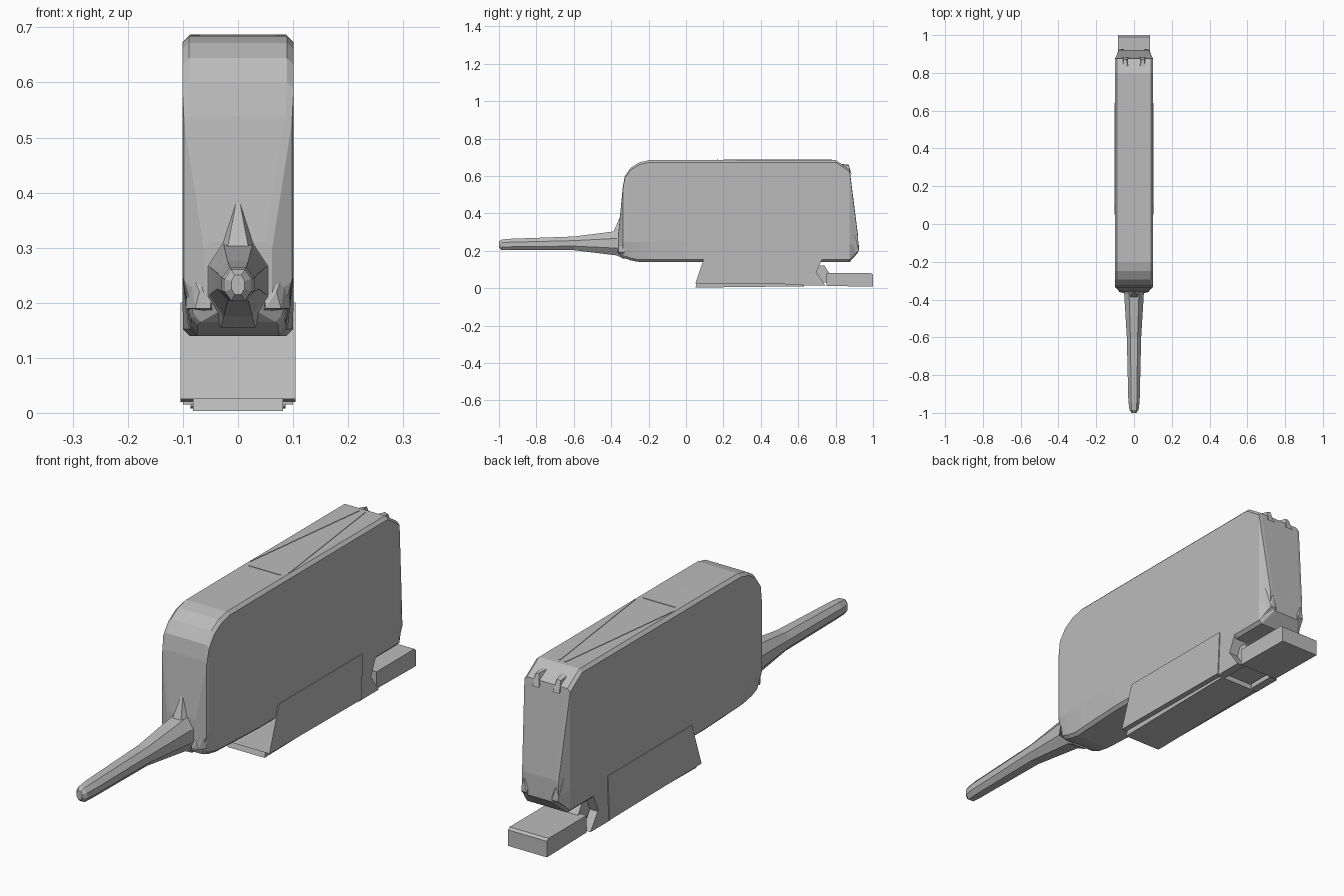
import bpy, bmesh

cube = bpy.data.objects.get("Cube")
if cube:
    bpy.data.objects.remove(cube, do_unlink=True)

grey = bpy.data.materials.new("plain grey")
grey.use_nodes = True
colour = (0.5, 0.5, 0.5, 1)
grey.diffuse_color = colour
grey.node_tree.nodes["Principled BSDF"].inputs["Base Color"].default_value = colour


def finish(name, bm):
    bmesh.ops.recalc_face_normals(bm, faces=bm.faces)
    mesh = bpy.data.meshes.new(name)
    bm.to_mesh(mesh)
    bm.free()
    mesh.materials.append(grey)
    obj = bpy.data.objects.new(name, mesh)
    bpy.context.collection.objects.link(obj)
    return obj


def loft(name, rings):
    """Skin a row of equal rings and cap both ends."""
    bm = bmesh.new()
    rows = [[bm.verts.new(p) for p in ring] for ring in rings]
    n = len(rows[0])
    for a, b in zip(rows, rows[1:]):
        for i in range(n):
            j = (i + 1) % n
            bm.faces.new((a[i], a[j], b[j], b[i]))
    bm.faces.new(rows[0])
    bm.faces.new(rows[-1])
    return finish(name, bm)


def section(y, low, high, wide, foot, cut=0.012):
    """Upright section with chamfered corners; foot is the lower half width."""
    shoulder = low + (high - low) * 0.2
    half = [(foot - cut, low), (foot, low + cut), (wide, shoulder),
            (wide, high - cut), (wide - cut, high)]
    return [(x, y, z) for x, z in half] + [(-x, y, z) for x, z in reversed(half)]


def oval(y, low, high, wide):
    """Eight-sided section for the spout."""
    mid, h = (low + high) / 2, (high - low) / 2
    pts = [(1, .4), (.5, 1), (-.5, 1), (-1, .4), (-1, -.4), (-.5, -1), (.5, -1), (1, -.4)]
    return [(wide * x, y, mid + h * z) for x, z in pts]


def slab(name, profile, wide):
    """Side profile (y, z) stretched across the width."""
    return loft(name, [[(x, y, z) for y, z in profile] for x in (-wide, wide)])


def hull(name, points):
    bm = bmesh.new()
    for p in points:
        bm.verts.new(p)
    bmesh.ops.convex_hull(bm, input=bm.verts)
    return finish(name, bm)


# tall narrow body, rounded at the front and pinched at both ends
stations = [(-.36, .185, .31, .062, .045), (-.338, .165, .54, .098, .08),
            (-.327, .16, .6, .101, .085), (-.295, .148, .644, .101, .086),
            (-.25, .14, .672, .101, .087), (-.2, .14, .684, .101, .09),
            (0, .14, .685, .101, .1), (.8, .14, .685, .101, .1),
            (.875, .14, .635, .101, .1), (.92, .19, .28, .08, .07)]
loft("body", [section(*s) for s in stations])

# long spout
loft("spout", [oval(*s) for s in [
    (-.33, .155, .315, .062), (-.37, .175, .305, .052), (-.6, .203, .276, .038),
    (-.94, .203, .264, .03), (-.985, .203, .26, .024), (-1, .215, .25, .012)]])

# ridge above the spout
hull("spout_ridge", [(0, -.345, .4), (.04, -.345, .29), (-.04, -.345, .29),
                     (.02, -.39, .295), (-.02, -.39, .295)])

# lower block with flared foot
foot = [(.05, .025), (.11, .2), (.64, .2), (.63, .02)]
slab("lower_block_core", [(.05, .003), (.11, .2), (.64, .2), (.63, .01)], .082)
slab("lower_block", foot, .104)

# neck between the block and the rear tab
slab("rear_neck", [(.6, .06), (.6, .16), (.73, .16), (.69, .07)], .1)
slab("rear_link", [(.62, .03), (.62, .12), (.74, .12), (.77, .076), (.77, .03)], .06)
slab("rear_tab", [(.75, .012), (.75, .08), (.99, .08), (1, .072), (1, .008)], .086)

for side, label in ((1, "left"), (-1, "right")):
    # cheek beside the spout
    hull(label + "_cheek", [(side * x, y, z) for x, y, z in [
        (.04, -.33, .18), (.095, -.33, .19), (.09, -.33, .27), (.045, -.33, .29),
        (.05, -.366, .19), (.078, -.36, .19), (.07, -.362, .22)]])
    # stub at the rear end of the block
    hull(label + "_stub", [(side * x, y, z) for x in (.065, .1)
                           for y, z in ((.62, .015), (.62, .08), (.7, .08), (.745, .015))])
    # knob low on the rear
    hull(label + "_rear_knob", [(side * x, y, z) for x, y, z in [
        (.045, .89, .17), (.095, .88, .16), (.09, .9, .29), (.05, .9, .27),
        (.055, .926, .2), (.08, .924, .2), (.07, .922, .25)]])
    # knob on the upper rear slope
    hull(label + "_upper_knob", [(side * x, y, z) for x, y, z in [
        (.03, .82, .665), (.06, .82, .665), (.03, .885, .61), (.06, .885, .61),
        (.04, .87, .66), (.055, .87, .655)]])
    # fine crease along the roof
    hull(label + "_roof_crease", [(side * x, y, z) for z in (.68, .687) for x, y in
                                  ((.01, .78), (.016, .78), (.084, .2), (.088, .2))])

# short crease across the roof
slab("roof_cross_crease", [(.165, .68), (.165, .687), (.172, .687), (.172, .68)], .07)
